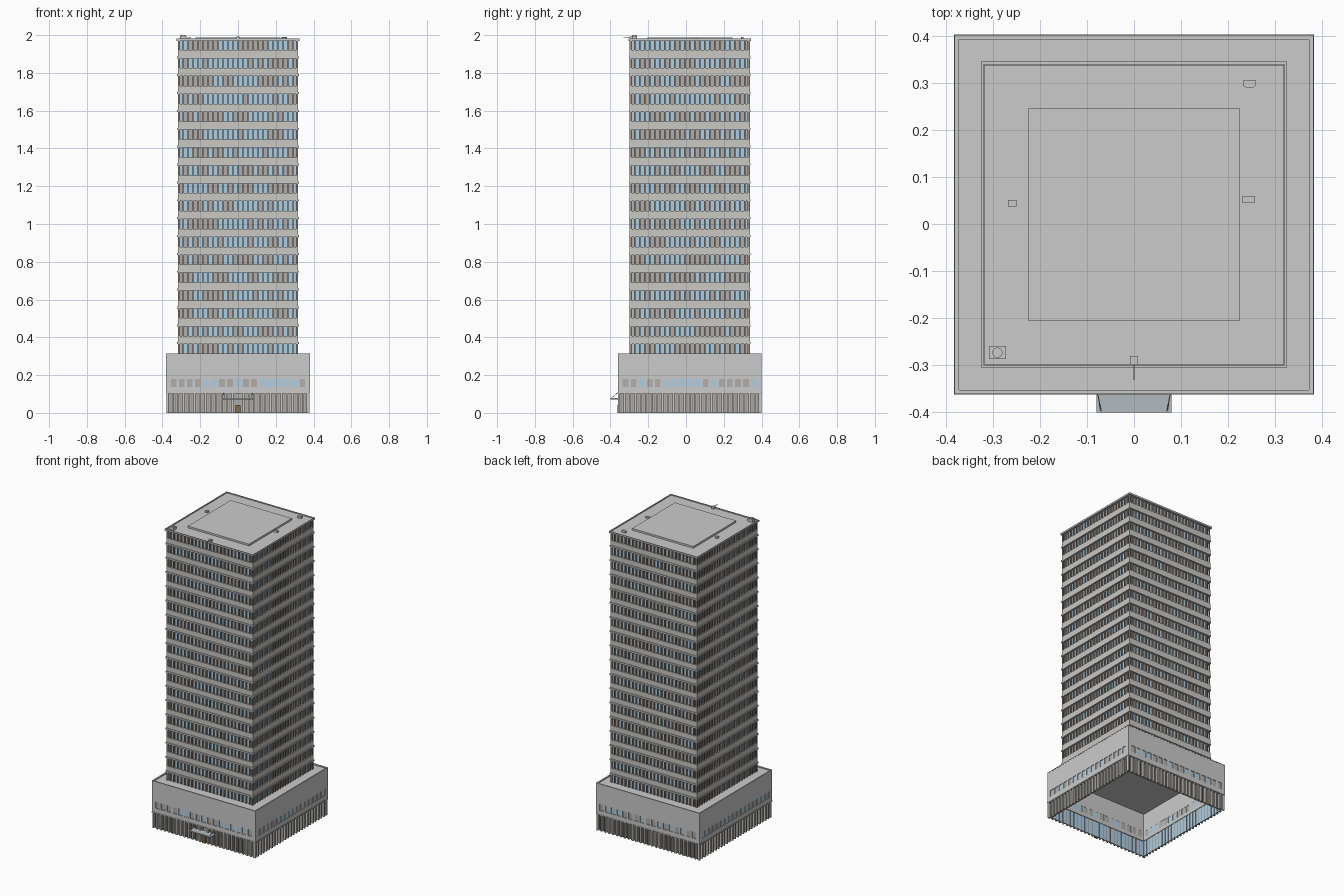
import bpy, bmesh, random
from math import pi
from mathutils import Matrix, Vector

if "Cube" in bpy.data.objects:
    bpy.data.objects.remove(bpy.data.objects["Cube"])

random.seed(4)
CY = 0.02  # plan centre of tower and podium in y


def mat(name, r, g, b):
    m = bpy.data.materials.new(name)
    m.diffuse_color = (r, g, b, 1)
    m.use_nodes = True
    m.node_tree.nodes["Principled BSDF"].inputs["Base Color"].default_value = m.diffuse_color
    return m


BLUE = mat("blue_glass", 0.42, 0.62, 0.76)
TAUPE = mat("warm_grey_glass", 0.44, 0.42, 0.40)
STONE = mat("pale_stone", 0.60, 0.58, 0.54)
PIER = mat("pier_brown", 0.33, 0.28, 0.24)
WOOD = mat("door_brown", 0.25, 0.15, 0.07)
STEEL = mat("canopy_glass", 0.45, 0.50, 0.53)


class Part:
    """Collects boxes into one object."""

    def __init__(self, name, material=None):
        self.name, self.material = name, material
        self.v, self.f = [], []

    def box(self, x0, x1, y0, y1, z0, z1, side=None):
        n = len(self.v)
        pts = [Vector((x, y, z)) for z in (z0, z1) for x, y in
               ((x0, y0), (x1, y0), (x1, y1), (x0, y1))]
        if side is not None:
            r = Matrix.Rotation(side * pi / 2, 3, 'Z')
            pts = [r @ p + Vector((0, CY, 0)) for p in pts]
        self.v += pts
        self.f += [[n + i for i in q] for q in
                   ((3, 2, 1, 0), (4, 5, 6, 7), (0, 1, 5, 4),
                    (1, 2, 6, 5), (2, 3, 7, 6), (3, 0, 4, 7))]
        return self

    def sq(self, h, z0, z1):
        return self.box(-h, h, CY - h, CY + h, z0, z1)

    def wall(self, h, t, z0, z1):
        for s in range(4):
            self.box(-h, h - t, -h, -h + t, z0, z1, s)
        return self

    def done(self):
        me = bpy.data.meshes.new(self.name)
        me.from_pydata([tuple(p) for p in self.v], [], self.f)
        if self.material:
            me.materials.append(self.material)
        ob = bpy.data.objects.new(self.name, me)
        bpy.context.collection.objects.link(ob)
        return ob


# Tower: recessed window strips between projecting floor bands
T, FLOORS, BAYS, WIN, Z0, Z1 = 0.318, 18, 24, 0.052, 0.312, 1.972
pitch = (Z1 - Z0 - WIN) / (FLOORS - 1)
bay = 2 * T / BAYS
Part("tower_core").sq(T - 0.012, 0.297, Z1).done()
bands = Part("floor_bands", STONE)
lips = Part("band_lips")
mull = Part("tower_mullions", PIER)
panes = {True: Part("tower_windows_blue", BLUE), False: Part("tower_windows_grey", TAUPE)}
for i in range(FLOORS):
    z = Z0 + i * pitch
    if i < FLOORS - 1:
        bands.wall(T, 0.014, z + WIN, z + pitch)
        lips.wall(T + 0.004, 0.016, z + WIN, z + WIN + 0.010)
    for s in range(4):
        blue = random.random() < 0.5
        for k in range(BAYS):
            x = -T + k * bay
            if random.random() < 0.45:
                blue = not blue
            panes[blue].box(max(x, -T + 0.009), min(x + bay, T - 0.009),
                            -T + 0.009, -T + 0.014, z, z + WIN, s)
            w = 0.0035
            mull.box(x - w if k else x, x + w, -T + 0.001, -T + 0.012, z, z + WIN, s)
        mull.box(T - 0.0035, T, -T + 0.001, -T + 0.012, z, z + WIN, s)
for p in (bands, lips, mull, *panes.values()):
    p.done()

# Tower roof, low parapet and plant slab
Part("tower_roof").sq(0.318, Z1 - 0.002, 1.976).done()
Part("roof_parapet").wall(0.325, 0.006, Z1 - 0.002, 1.981).done()
Part("plant_slab").box(-0.225, 0.225, -0.205, 0.245, 1.975, 1.988).done()

# Small rooftop units
Part("roof_vents").box(0.229, 0.257, 0.046, 0.058, 1.975, 1.988) \
    .box(-0.267, -0.249, 0.037, 0.051, 1.975, 1.988).done()
Part("flagpole_base").box(-0.008, 0.008, -0.298, -0.280, 1.975, 1.992).done()
Part("flagpole").box(-0.0015, 0.0015, -0.331, -0.290, 1.987, 1.990).done()
Part("fan_housing").box(-0.308, -0.272, -0.287, -0.259, 1.975, 1.995).done()


def prism(name, pts, z0, z1):
    bm = bmesh.new()
    f = bm.faces.new([bm.verts.new((x, y, z0)) for x, y in pts])
    r = bmesh.ops.extrude_face_region(bm, geom=[f])
    for v in r["geom"]:
        if isinstance(v, bmesh.types.BMVert):
            v.co.z = z1
    bmesh.ops.recalc_face_normals(bm, faces=bm.faces)
    me = bpy.data.meshes.new(name)
    bm.to_mesh(me)
    bm.free()
    bpy.context.collection.objects.link(bpy.data.objects.new(name, me))


prism("chamfered_vent", [(0.231, 0.305), (0.231, 0.294), (0.237, 0.290),
                         (0.253, 0.290), (0.259, 0.294), (0.259, 0.305)], 1.975, 1.989)
bpy.ops.mesh.primitive_cylinder_add(vertices=12, radius=0.011, depth=0.010,
                                    location=(-0.29, -0.273, 1.995))
bpy.context.object.name = "roof_fan"

# Podium: hollow, open underneath, with punched windows
P, WT = 0.38, 0.008
wall = Part("podium_walls").wall(P, WT, 0.108, 0.138).wall(P, WT, 0.180, 0.314)
pw = {True: Part("podium_windows_blue", BLUE), False: Part("podium_windows_grey", TAUPE)}
step, hw = 0.0425, 0.015
for s in range(4):
    edges = [-P] + [k * step + d for k in range(-8, 9) for d in (-hw, hw)] + [P - WT]
    for a, b in zip(edges[::2], edges[1::2]):
        wall.box(a, b, -P, -P + WT, 0.138, 0.180, s)
    for k in range(-8, 9):
        blue = random.random() < 0.5
        if s == 0:
            blue = k in (-4, -3, 0, 3, 4, 5, 6, 7)
        elif s == 1:
            blue = k in (-6, -3, -2, -1, 0, 1, 3, 8)
        pw[blue].box(k * step - hw, k * step + hw, -P + 0.004, -P + 0.007, 0.138, 0.180, s)
wall.done()
for p in pw.values():
    p.done()
Part("podium_roof").sq(P - WT + 0.001, 0.300, 0.309).done()
Part("podium_coping").wall(P + 0.001, 0.007, 0.309, 0.315).done()
Part("podium_ledge").wall(P + 0.002, 0.012, 0.104, 0.110).done()

# Street level: colonnade in front of glazing
Part("street_glazing_outer", TAUPE).wall(P - 0.014, 0.002, 0, 0.106).done()
Part("street_glazing_inner", BLUE).wall(P - 0.016, 0.002, 0, 0.106).done()
Part("street_soffit").wall(P - 0.002, 0.018, 0.102, 0.107).done()
cols = Part("street_columns", STONE)
posts = Part("street_mullions", PIER)
n = 26
for s in range(4):
    for k in range(n):
        x = -P + 0.006 + k * (2 * P - 0.012) / n
        if s == 0 and abs(x) < 0.02:
            continue
        cols.box(x - 0.005, x + 0.005, -P + 0.001, -P + 0.017, 0, 0.104, s)
        posts.box(x + 0.013, x + 0.016, -P + 0.009, -P + 0.020, 0, 0.104, s)
cols.done()
posts.done()

# Entrance door and canopy with hangers
Part("entrance_door", WOOD).box(-0.012, 0.012, -0.362, -0.342, 0, 0.042).done()
Part("entrance_canopy", STEEL).box(-0.08, 0.08, -0.40, -0.345, 0.071, 0.078).done()
for side, name in ((-1, "left"), (1, "right")):
    a, b = Vector((side * 0.07, -0.398, 0.076)), Vector((side * 0.077, -0.36, 0.108))
    bpy.ops.mesh.primitive_cylinder_add(vertices=6, radius=0.0012, depth=(b - a).length,
                                        location=(a + b) / 2)
    o = bpy.context.object
    o.name = "canopy_hanger_" + name
    o.rotation_euler = (b - a).to_track_quat('Z', 'Y').to_euler()
